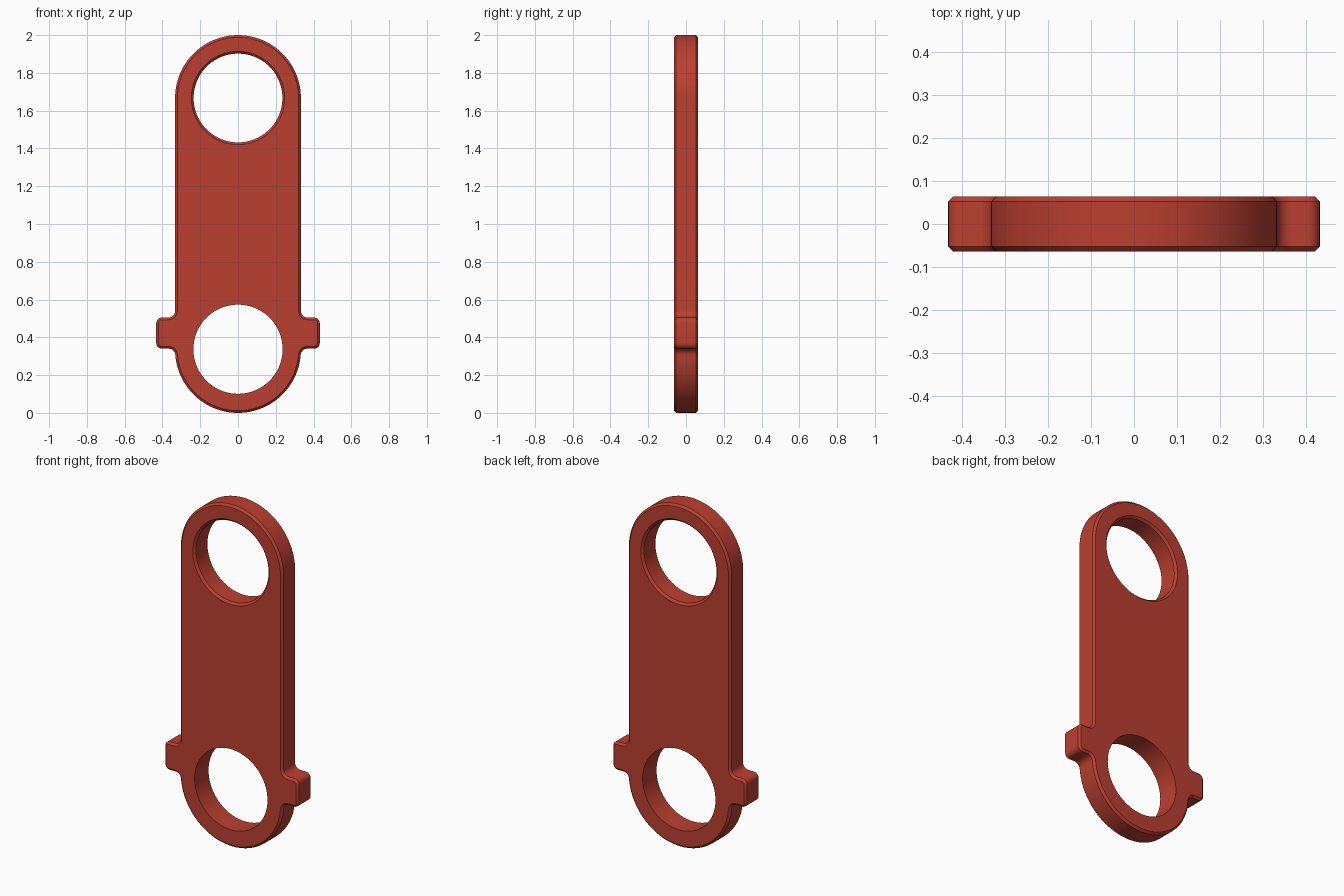
import bpy, bmesh, math

if "Cube" in bpy.data.objects:
    bpy.data.objects.remove(bpy.data.objects["Cube"])

HALF = 0.0645            # half thickness
CH = 0.012               # edge chamfer
R, Z_LOW, Z_TOP = 0.333, 0.333, 1.667
TAB_X, TAB_LOW, TAB_HIGH = 0.433, 0.34, 0.505
CORNER, FILLET = 0.03, 0.035


def arc(cx, cz, r, a0, a1, n):
    pts = []
    for i in range(n + 1):
        a = math.radians(a0 + (a1 - a0) * i / n)
        pts.append((cx + r * math.cos(a), cz + r * math.sin(a)))
    return pts


def outline(d):
    """Plate outline with two side tabs, inset by d."""
    # lower fillet touches both the tab underside and the round end
    fz = TAB_LOW - FILLET
    fx = math.sqrt((R + FILLET) ** 2 - (fz - Z_LOW) ** 2)
    touch = math.degrees(math.atan2(fz - Z_LOW, fx))
    half = arc(0, Z_TOP, R - d, 90, 0, 32)
    half += arc(R + FILLET, TAB_HIGH + FILLET, FILLET + d, 180, 270, 8)
    half += arc(TAB_X - CORNER, TAB_HIGH - CORNER, CORNER - d, 90, 0, 8)
    half += arc(TAB_X - CORNER, TAB_LOW + CORNER, CORNER - d, 0, -90, 8)
    half += arc(fx, fz, FILLET + d, 90, 180 + touch, 8)
    half += arc(0, Z_LOW, R - d, touch, -90, 32)[1:]
    return half + [(-x, z) for x, z in reversed(half[1:-1])]


def hole(cz, r):
    return arc(0, cz, r, 0, 360, 96)[:-1]


def wall(bm, sections):
    """Skin a closed wall through (y, points) sections; return the end edges."""
    rings = [[bm.verts.new((x, y, z)) for x, z in pts] for y, pts in sections]
    n = len(rings[0])
    for a, b in zip(rings, rings[1:]):
        for i in range(n):
            j = (i + 1) % n
            bm.faces.new((a[i], a[j], b[j], b[i]))
    return [[bm.edges.get((r[i], r[(i + 1) % n])) for i in range(n)]
            for r in (rings[0], rings[-1])]


bm = bmesh.new()
inner = HALF - CH
# chamfered outside edge, chamfered upper hole, plain lower hole
walls = [
    wall(bm, [(-HALF, outline(CH)), (-inner, outline(0)),
              (inner, outline(0)), (HALF, outline(CH))]),
    wall(bm, [(-HALF, hole(Z_TOP, 0.247)), (-inner, hole(Z_TOP, 0.235)),
              (inner, hole(Z_TOP, 0.235)), (HALF, hole(Z_TOP, 0.247))]),
    wall(bm, [(-HALF, hole(0.337, 0.236)), (HALF, hole(0.337, 0.236))]),
]
# front and back faces around the holes
for side, direction in ((0, -1), (1, 1)):
    edges = [e for w in walls for e in w[side]]
    bmesh.ops.triangle_fill(bm, edges=edges, use_beauty=True, normal=(0, direction, 0))
bmesh.ops.recalc_face_normals(bm, faces=bm.faces[:])

mesh = bpy.data.meshes.new("link_plate")
bm.to_mesh(mesh)
bm.free()
plate = bpy.data.objects.new("link_plate", mesh)
bpy.context.collection.objects.link(plate)

red = bpy.data.materials.new("brick_red")
red.diffuse_color = (0.5, 0.05, 0.03, 1)
red.use_nodes = True
red.node_tree.nodes["Principled BSDF"].inputs["Base Color"].default_value = red.diffuse_color
mesh.materials.append(red)

bpy.context.view_layer.objects.active = plate
plate.select_set(True)
bpy.ops.object.shade_smooth_by_angle(angle=math.radians(30))
